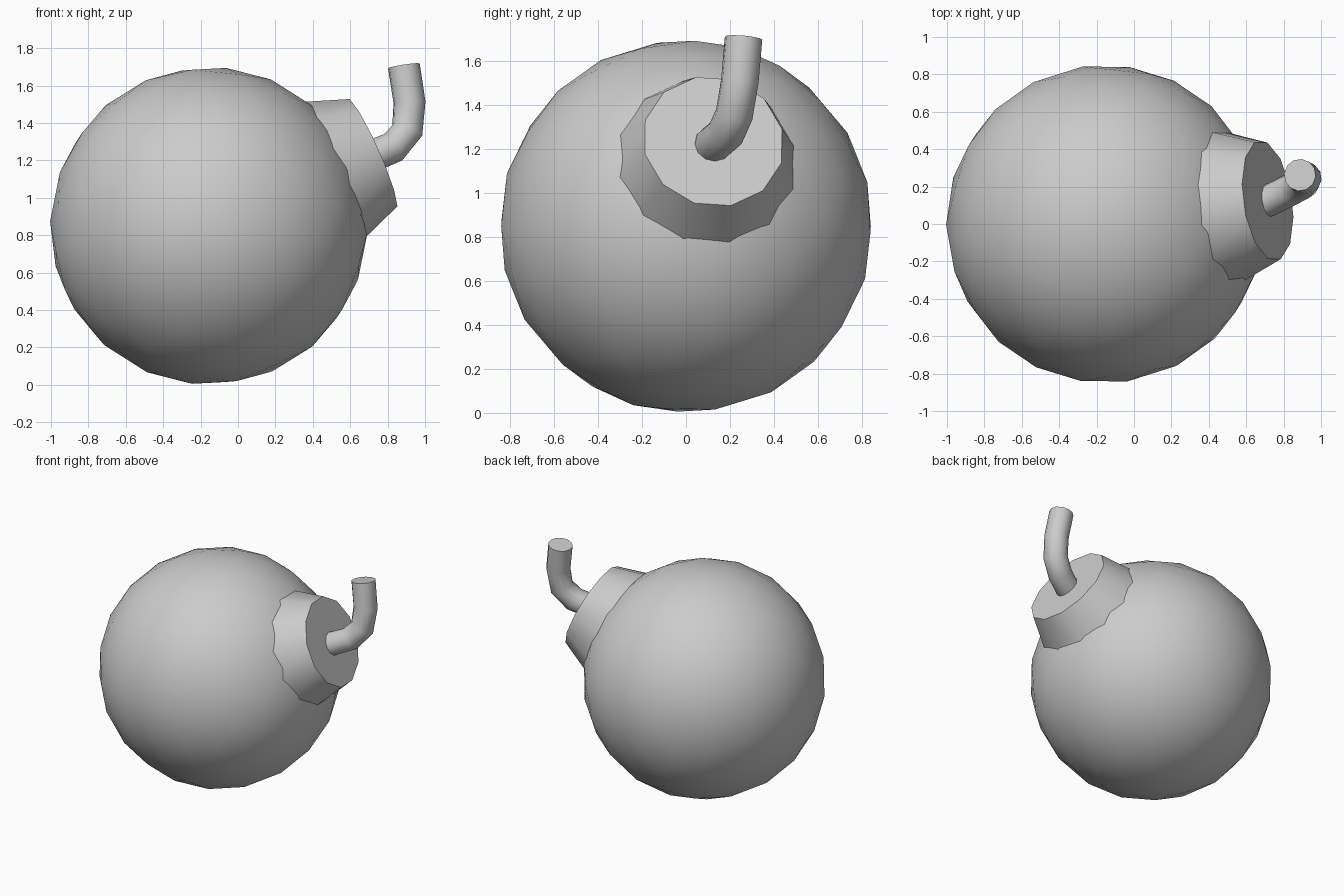
import bpy
import math
from mathutils import Vector, Quaternion

if "Cube" in bpy.data.objects:
    bpy.data.objects.remove(bpy.data.objects["Cube"])

CENTRE = Vector((-0.155, 0, 0.85))
AXIS = Vector((0.906, 0.13, 0.402)).normalized()   # direction the neck points
TILT = AXIS.to_track_quat('Z', 'Y')


def finish(name, angle):
    ob = bpy.context.object
    ob.name = name
    bpy.ops.object.shade_smooth_by_angle(angle=math.radians(angle))
    return ob


# round body
bpy.ops.mesh.primitive_ico_sphere_add(subdivisions=3, radius=0.85, location=CENTRE,
                                      rotation=TILT.to_euler())
finish("body", 60)

# twelve-sided tapered neck, sunk slightly into the body
near, far = 0.70, 0.96
roll = TILT @ Quaternion((0, 0, 1), math.radians(11))
bpy.ops.mesh.primitive_cone_add(vertices=12, radius1=0.423, radius2=0.325, depth=far - near,
                                location=CENTRE + AXIS * (near + far) / 2,
                                rotation=roll.to_euler())
finish("neck", 40)

# bent fuse swept along a short path
path = [(0.64, 0.11, 1.19), (0.72, 0.125, 1.225), (0.83, 0.18, 1.27),
        (0.905, 0.22, 1.36), (0.917, 0.245, 1.51), (0.887, 0.262, 1.705)]
curve = bpy.data.curves.new("fuse", 'CURVE')
curve.dimensions = '3D'
curve.bevel_depth = 0.086
curve.bevel_resolution = 4
curve.use_fill_caps = True
spline = curve.splines.new('POLY')
spline.points.add(len(path) - 1)
for point, co in zip(spline.points, path):
    point.co = (*co, 1)
fuse = bpy.data.objects.new("fuse", curve)
bpy.context.collection.objects.link(fuse)
bpy.ops.object.select_all(action='DESELECT')
fuse.select_set(True)
bpy.context.view_layer.objects.active = fuse
bpy.ops.object.convert(target='MESH')
finish("fuse", 60)
